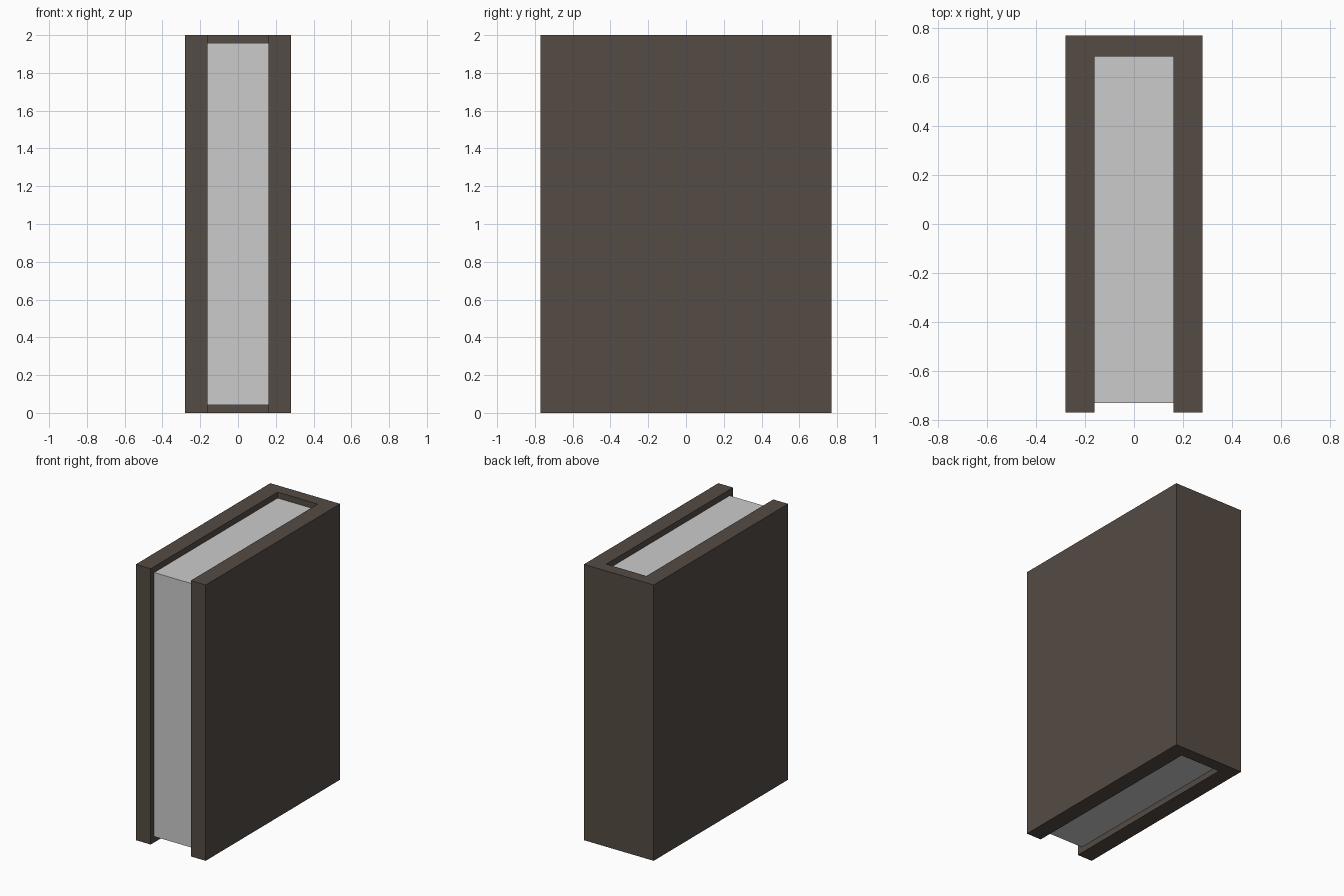
import bpy
import bmesh

if "Cube" in bpy.data.objects:
    bpy.data.objects.remove(bpy.data.objects["Cube"])


def extrude_profile(name, points, z0, z1):
    """Closed xy outline raised from z0 to z1."""
    bm = bmesh.new()
    face = bm.faces.new([bm.verts.new((x, y, z0)) for x, y in points])
    top = bmesh.ops.extrude_face_region(bm, geom=[face])["geom"]
    verts = [v for v in top if isinstance(v, bmesh.types.BMVert)]
    bmesh.ops.translate(bm, verts=verts, vec=(0, 0, z1 - z0))
    bmesh.ops.recalc_face_normals(bm, faces=bm.faces[:])
    mesh = bpy.data.meshes.new(name)
    bm.to_mesh(mesh)
    bm.free()
    obj = bpy.data.objects.new(name, mesh)
    bpy.context.collection.objects.link(obj)
    return obj


HALF_W, INNER_W = 0.28, 0.161    # cover outside / inside half widths
HALF_D, SPINE_Y = 0.77, 0.683    # cover half depth / inside of spine
PAGE_Y = -0.73                   # fore edge of the pages

# U-shaped cover: two boards joined by the spine at the back
half = [(INNER_W, SPINE_Y), (INNER_W, -HALF_D), (HALF_W, -HALF_D), (HALF_W, HALF_D)]
outline = half + [(-x, y) for x, y in reversed(half)]
cover = extrude_profile("book_cover", outline, 0.0, 2.0)

leather = bpy.data.materials.new("dark_brown")
leather.diffuse_color = (0.09, 0.07, 0.058, 1.0)
leather.use_nodes = True
leather.node_tree.nodes["Principled BSDF"].inputs["Base Color"].default_value = leather.diffuse_color
cover.data.materials.append(leather)

# Page block, recessed at top, bottom and front
block = [(-INNER_W, PAGE_Y), (INNER_W, PAGE_Y), (INNER_W, SPINE_Y), (-INNER_W, SPINE_Y)]
extrude_profile("page_block", block, 0.043, 1.957)
